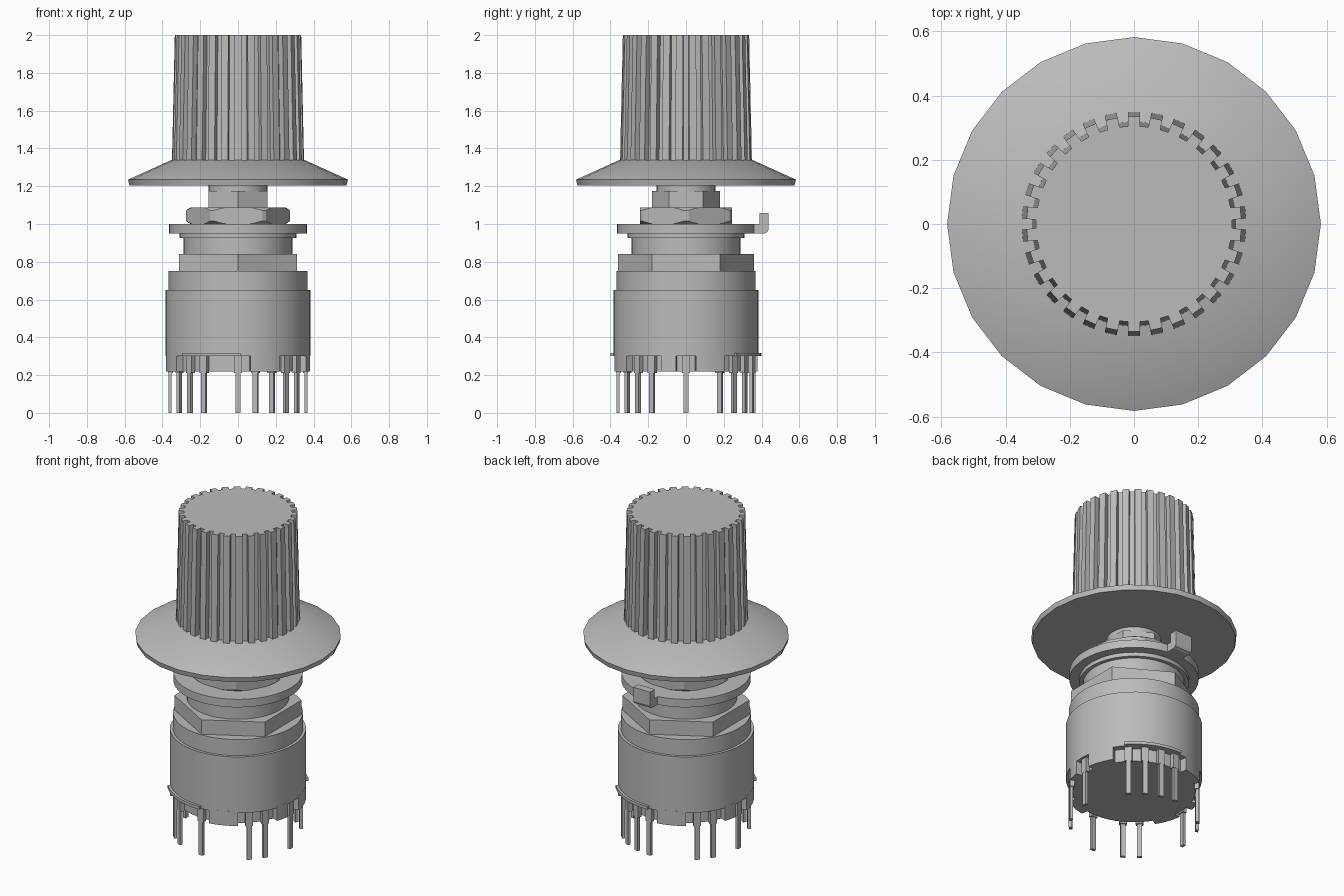
import bpy, bmesh
from math import sin, cos, pi, radians
from mathutils import Matrix

if "Cube" in bpy.data.objects:
    bpy.data.objects.remove(bpy.data.objects["Cube"])

grey = bpy.data.materials.new("plain grey")
grey.use_nodes = True
colour = (0.5, 0.5, 0.5, 1)
grey.diffuse_color = colour
grey.node_tree.nodes["Principled BSDF"].inputs["Base Color"].default_value = colour


def finish(name, bm, smooth=True):
    bmesh.ops.recalc_face_normals(bm, faces=bm.faces)
    mesh = bpy.data.meshes.new(name)
    bm.to_mesh(mesh)
    bm.free()
    mesh.materials.append(grey)
    obj = bpy.data.objects.new(name, mesh)
    bpy.context.collection.objects.link(obj)
    if smooth:
        bpy.ops.object.select_all(action='DESELECT')
        obj.select_set(True)
        bpy.context.view_layer.objects.active = obj
        bpy.ops.object.shade_smooth_by_angle(angle=radians(30))
    return obj


def skin(bm, rings):
    """Join stacked rings of points and cap both ends."""
    loops = [[bm.verts.new(p) for p in ring] for ring in rings]
    n = len(loops[0])
    for low, high in zip(loops, loops[1:]):
        for i in range(n):
            j = (i + 1) % n
            bm.faces.new((low[i], low[j], high[j], high[i]))
    bm.faces.new(loops[0][::-1])
    bm.faces.new(loops[-1])


def lathe(name, profile, sides=48, turn=0, smooth=True):
    """Turned solid from (radius, height) pairs."""
    bm = bmesh.new()
    turn = radians(turn)
    skin(bm, [[(r * cos(turn + 2 * pi * i / sides), r * sin(turn + 2 * pi * i / sides), z)
               for i in range(sides)] for r, z in profile])
    return finish(name, bm, smooth)


def sector(name, start, end, inner, outer, low, high):
    """Curved block between two angles."""
    bm = bmesh.new()
    steps = 8
    angles = [radians(start + (end - start) * i / steps) for i in range(steps + 1)]
    outline = [(outer, a) for a in angles] + [(inner, a) for a in reversed(angles)]
    skin(bm, [[(r * cos(a), r * sin(a), z) for r, a in outline] for z in (low, high)])
    return finish(name, bm)


def add_box(bm, size, centre, turn=0):
    place = Matrix.Rotation(turn, 4, 'Z') @ Matrix.Translation(centre)
    bmesh.ops.create_cube(bm, size=1, matrix=place @ Matrix.Diagonal((*size, 1)))


# Fluted knob: each flute is a raised tooth and a groove
def fluted_ring(outer, inner, z, teeth=30):
    points = []
    for i in range(teeth):
        middle = pi / 2 + 2 * pi * i / teeth
        wide, narrow = 0.019 / outer, 0.019 / inner
        for r, a in ((inner, -narrow), (outer, -wide), (outer, wide), (inner, narrow)):
            points.append((r * cos(middle + a), r * sin(middle + a), z))
    return points


bm = bmesh.new()
skin(bm, [fluted_ring(0.35, 0.318, 1.33), fluted_ring(0.335, 0.305, 2.0)])
finish("fluted_knob", bm, smooth=False)

# Skirt below the knob
lathe("knob_skirt", [(0.575, 1.205), (0.582, 1.235), (0.35, 1.34)], sides=24)

# Shaft collar and its hexagonal seat
lathe("shaft_collar", [(0.155, 1.16), (0.155, 1.21)])
lathe("shaft_hexagon", [(0.18, 1.08), (0.18, 1.175)], sides=6, turn=30, smooth=False)

# Mounting nut with corners rounded off by a turned cutter
nut = lathe("mounting_nut", [(0.282, 1.0), (0.282, 1.088)], sides=6, smooth=False)
cutter = lathe("nut_cutter", [(0.25, 0.999), (0.275, 1.016), (0.275, 1.072), (0.25, 1.089)], sides=96)
cutter.hide_render = True
cutter.hide_set(True)
cut = nut.modifiers.new("rounded corners", 'BOOLEAN')
cut.operation = 'INTERSECT'
cut.object = cutter

# Locating washer with its bent tab
lathe("locating_washer", [(0.365, 0.95), (0.365, 1.0)])
bm = bmesh.new()
side = [(0.33, 0.95), (0.415, 0.95), (0.43, 0.957), (0.437, 0.972), (0.437, 1.057),
        (0.39, 1.057), (0.39, 1.0), (0.33, 1.0)]
skin(bm, [[(x, y, z) for y, z in side] for x in (-0.057, 0.057)])
finish("washer_tab", bm, smooth=False)

# Stepped housing
lathe("neck_flange", [(0.31, 0.925), (0.31, 0.95)])
lathe("neck", [(0.288, 0.83), (0.288, 0.93)])
lathe("housing_hexagon", [(0.36, 0.74), (0.36, 0.84)], sides=6, turn=30, smooth=False)
lathe("housing_shoulder", [(0.367, 0.64), (0.367, 0.75)])
lathe("housing", [(0.384, 0.30), (0.384, 0.65)])
lathe("base", [(0.345, 0.22), (0.345, 0.31)])

# Base walls and contact ledges repeat on opposite sides
for half, label in ((0, "front"), (180, "back")):
    for number, (start, end) in enumerate(((-80, -55), (-20, -8), (8, 32))):
        sector(f"{label}_base_wall_{number + 1}", start + half, end + half, 0.33, 0.384, 0.22, 0.31)
    sector(f"{label}_contact_ledge", -138 + half, -88 + half, 0.33, 0.4, 0.3, 0.318)

# Contact pins, wide at the root
for angle in (0, -30, -45, -90, -120, -135, 180, 150, 135, 90, 75, 60, 45):
    bm = bmesh.new()
    turn = radians(angle)
    add_box(bm, (0.018, 0.028, 0.24), (0.36, 0, 0.12), turn)
    add_box(bm, (0.026, 0.042, 0.09), (0.357, 0, 0.255), turn)
    finish(f"contact_pin_{angle % 360}", bm, smooth=False)
